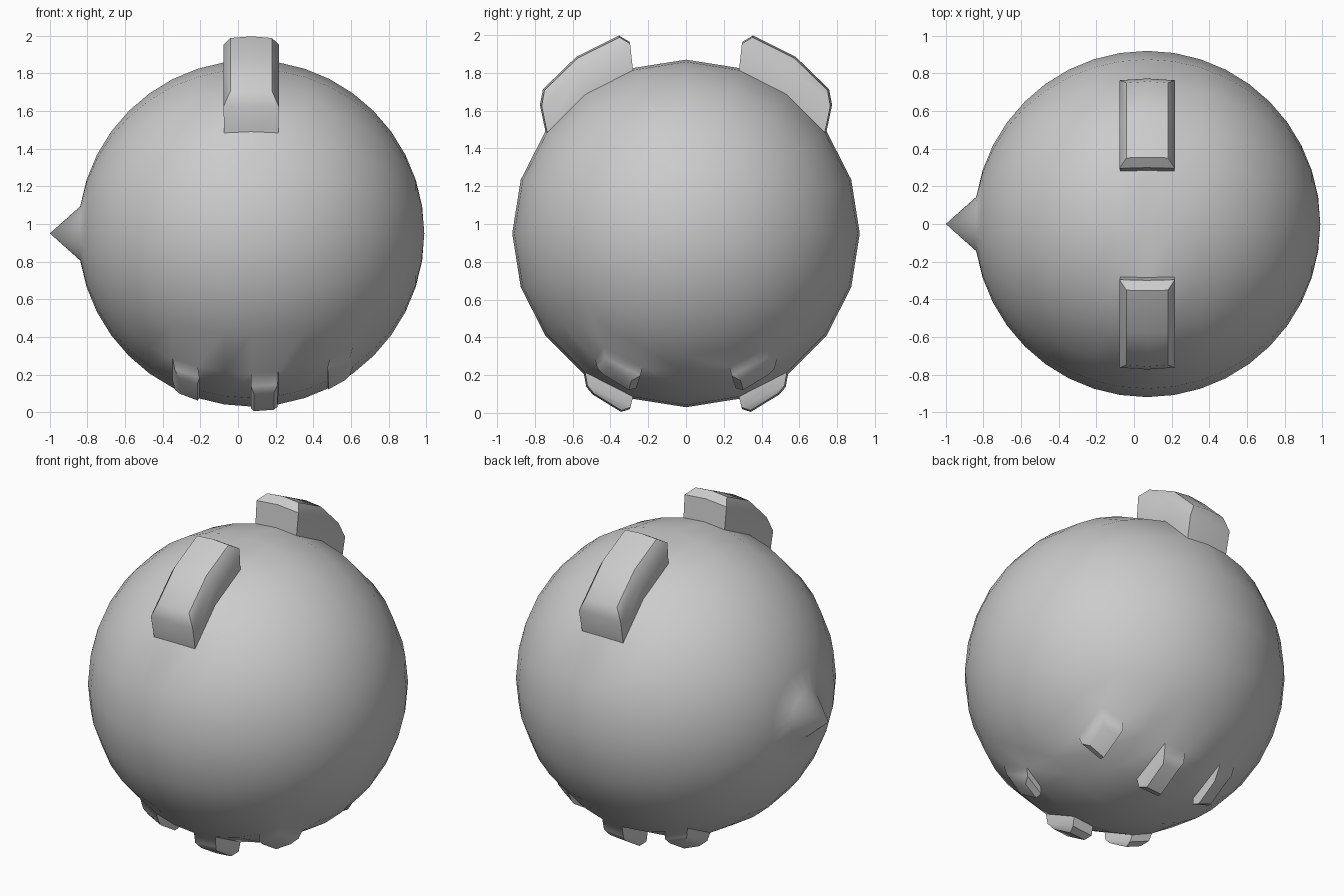
import bpy, bmesh
from math import radians, pi, atan2, degrees
from mathutils import Vector, Matrix

if "Cube" in bpy.data.objects:
    bpy.data.objects.remove(bpy.data.objects["Cube"])

CX, CZ, R = 0.07, 0.95, 0.92
C = Vector((CX, 0, CZ))

bm = bmesh.new()

# round body: 20 x 20 sphere with its poles on the x axis
bmesh.ops.create_uvsphere(bm, u_segments=20, v_segments=20, radius=R,
                          matrix=Matrix.Translation(C) @ Matrix.Rotation(pi / 2, 4, 'Y'))

# pointed tip: pull out the left pole
min(bm.verts, key=lambda v: v.co.x).co.x = -1.0


def pick(x0, x1, a0, a1):
    """Sphere faces between two x values and two angles from straight up (towards +y)."""
    found = []
    for f in bm.faces:
        m = f.calc_center_median() - C
        if x0 < m.x < x1 and a0 < degrees(atan2(m.y, m.z)) < a1:
            found.append(f)
    return found


def extrude(faces, offset, scale):
    """Extrude a patch, then move and scale it about its bounding-box centre."""
    new = bmesh.ops.extrude_face_region(bm, geom=faces)['geom']
    old = [f for f in faces if f.is_valid]
    if old:
        bmesh.ops.delete(bm, geom=old, context='FACES')
    verts = [g for g in new if isinstance(g, bmesh.types.BMVert)]
    mid = Vector([(min(v.co[i] for v in verts) + max(v.co[i] for v in verts)) / 2
                  for i in range(3)])
    for v in verts:
        d = v.co - mid
        v.co = mid + Vector(offset) + Vector([d[i] * scale[i] for i in range(3)])
    return [g for g in new if isinstance(g, bmesh.types.BMFace)]


for s in (-1, 1):
    # ears: straight walls, then a chamfered cap
    lo, hi = sorted((s * 18, s * 54))
    ear = pick(-0.15, 0.15, lo, hi)
    ear = extrude(ear, (0, s * 0.022, 0.14), (1.02, 1.03, 1.0))
    extrude(ear, (0, s * 0.02, 0.058), (0.75, 0.85, 0.85))

    # three small feet on each side
    lo, hi = sorted((s * 144, s * 162))
    for x0, x1 in ((-0.43, -0.27), (0.0, 0.145), (0.41, 0.55)):
        foot = pick(x0, x1, lo, hi)
        cx = (x0 + x1) / 2
        dz = -0.065 + 0.035 * abs(cx)
        foot = extrude(foot, (-0.03 * cx, 0, dz), (0.98, 0.9, 0.9))
        extrude(foot, (-0.02 * cx, s * 0.007, -0.028), (0.75, 0.65, 0.78))

bmesh.ops.recalc_face_normals(bm, faces=bm.faces)
mesh = bpy.data.meshes.new("round_body")
bm.to_mesh(mesh)
bm.free()
body = bpy.data.objects.new("round_body", mesh)
bpy.context.collection.objects.link(body)
bpy.context.view_layer.objects.active = body
body.select_set(True)
bpy.ops.object.shade_smooth_by_angle(angle=radians(38))
